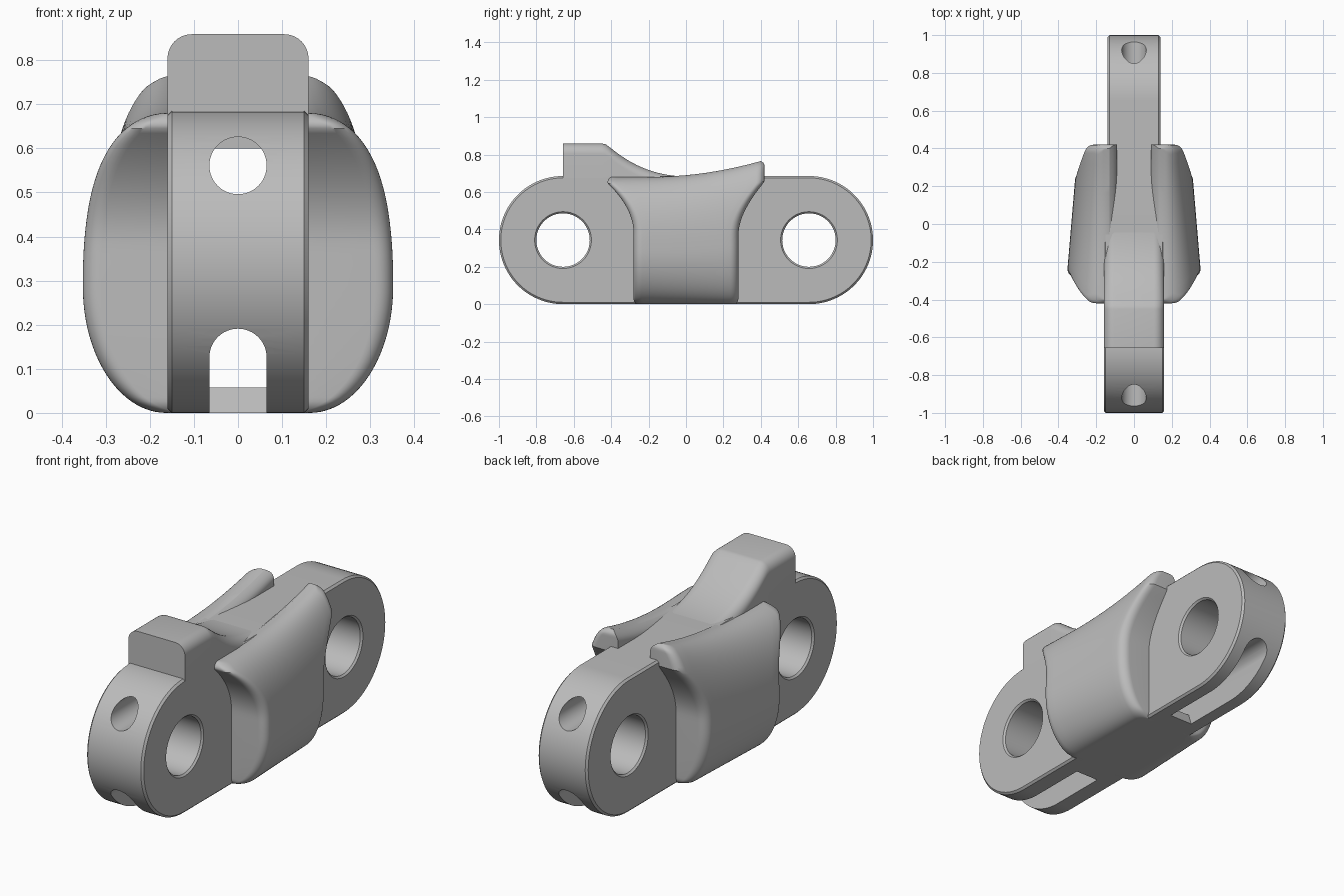
import bpy, bmesh, math
from math import sin, cos, pi

cube = bpy.data.objects.get("Cube")
if cube:
    bpy.data.objects.remove(cube, do_unlink=True)

steel = bpy.data.materials.new("plain grey metal")
steel.use_nodes = True
GREY = (0.5, 0.5, 0.5, 1)
steel.diffuse_color = GREY
steel.node_tree.nodes["Principled BSDF"].inputs["Base Color"].default_value = GREY

R = 0.3425        # end radius and mid height
PIN_Y = 1 - R


def make(name, bm):
    bmesh.ops.recalc_face_normals(bm, faces=bm.faces[:])
    mesh = bpy.data.meshes.new(name)
    bm.to_mesh(mesh)
    bm.free()
    mesh.materials.append(steel)
    obj = bpy.data.objects.new(name, mesh)
    bpy.context.collection.objects.link(obj)
    return obj


def loft(bm, sections, cap=True):
    """Skin a list of closed sections with equal point counts."""
    rings = [[bm.verts.new(p) for p in s] for s in sections]
    n = len(rings[0])
    for a, b in zip(rings, rings[1:]):
        for i in range(n):
            j = (i + 1) % n
            bm.faces.new((a[i], a[j], b[j], b[i]))
    if cap:
        bm.faces.new(rings[0])
        bm.faces.new(rings[-1])
    return rings


def finish(obj):
    bpy.ops.object.select_all(action='DESELECT')
    obj.select_set(True)
    bpy.context.view_layer.objects.active = obj
    bpy.ops.object.shade_smooth_by_angle(angle=math.radians(32))


def round_section(axis_pos, r, z, axis, n=48):
    ring = [(r * cos(2 * pi * i / n), r * sin(2 * pi * i / n)) for i in range(n)]
    if axis == 'y':
        return [(a, axis_pos, z + b) for a, b in ring]
    return [(axis_pos[0], axis_pos[1] + a, z + b) for a, b in ring]


# Rounded link ends, with a small chamfer on the rims
def link_end(name, side, w, n=48):
    arc = [(-pi / 2 + pi * i / n) for i in range(n + 1)]

    def section(x, inset):
        r = R - inset
        pts = [(x, side * (PIN_Y + r * cos(a)), R + r * sin(a)) for a in arc]
        return pts + [(x, -side * 0.05, R + r), (x, -side * 0.05, R - r)]
    bm = bmesh.new()
    c = 0.01
    loft(bm, [section(-w, c), section(c - w, 0), section(w - c, 0), section(w, c)])
    return make(name, bm)


# Cutter for a pin bore with chamfered mouths
def pin_cutter(side, w):
    bm = bmesh.new()
    r, c = 0.143, 0.009
    rows = [(-w - c, r + 2 * c), (-w + c, r), (w - c, r), (w + c, r + 2 * c)]
    loft(bm, [round_section((x, side * PIN_Y), q, R, 'x') for x, q in rows])
    return make("pin_cutter", bm)


# Cutter for the upper lengthwise hole
def bore_cutter():
    bm = bmesh.new()
    loft(bm, [round_section(y, 0.065, 0.561, 'y') for y in (-1.2, 1.2)])
    return make("bore_cutter", bm)


# Cutter for the arched channel, open below at both ends
def channel_cutter(n=24):
    r = 0.065
    arch = [(r * cos(pi * i / n), 0.126 + r * sin(pi * i / n)) for i in range(n + 1)]
    stations = [(-1.2, -0.1), (-0.39, -0.1), (-0.34, 0.058),
                (0.34, 0.058), (0.39, -0.1), (1.2, -0.1)]
    bm = bmesh.new()
    loft(bm, [[(x, y, z) for x, z in arch] + [(-r, y, f), (r, y, f)]
              for y, f in stations])
    return make("channel_cutter", bm)


shared = [bore_cutter(), channel_cutter()]
for name, side, w in (("front_link_end", -1, 0.16), ("back_link_end", 1, 0.14)):
    body = link_end(name, side, w)
    pin = pin_cutter(side, w)
    for cutter in shared + [pin]:
        mod = body.modifiers.new("cut", 'BOOLEAN')
        mod.operation = 'DIFFERENCE'
        mod.solver = 'EXACT'
        mod.object = cutter
    bpy.context.view_layer.update()
    result = bpy.data.meshes.new_from_object(
        body.evaluated_get(bpy.context.evaluated_depsgraph_get()))
    body.modifiers.clear()
    body.data = result
    finish(body)
    bpy.data.objects.remove(pin, do_unlink=True)
for cutter in shared:
    bpy.data.objects.remove(cutter, do_unlink=True)


# Raised stop block that sweeps down into the middle of the link
def stop_block():
    path = [(-PIN_Y, 0.859), (-0.45, 0.859), (-0.43, 0.855), (-0.40, 0.833)]
    y0, z0, n = -0.40, 0.833, 16
    for i in range(1, n + 1):
        t = i / n
        path.append((y0 + 0.44 * t, 0.682 + (z0 - 0.682) * (1 - t) ** 2.4))
    w, r, k = 0.16, 0.055, 8
    bm = bmesh.new()
    sections = []
    for y, z in path:
        right = [(w - r + r * cos(a), z - r + r * sin(a))
                 for a in (pi / 2 * i / k for i in range(k + 1))]
        left = [(-x, h) for x, h in reversed(right)]
        sections.append([(x, y, h) for x, h in right + left + [(-w, 0.6), (w, 0.6)]])
    loft(bm, sections)
    finish(make("stop_block", bm))


stop_block()


# Side wings: bulging flanks that flare out to the front and back at the top
def wing_top(y):
    return 0.68 + 0.085 * (max(0, y + 0.2) / 0.6) ** 2


def wing_reach(t, z):
    flare = min(max((z - 0.38) / 0.27, 0), 1)
    trim = 0.02 * max(0, (t - 0.96) / 0.04) ** 2 + 0.015 * max(0, 1 - t / 0.04) ** 2
    return 0.28 + 0.14 * flare ** 2 - trim


def bulge(t):
    if t < 0.42:
        return math.sqrt(max(0, 1 - ((0.42 - t) / 0.42) ** 2))
    return math.sqrt(max(0, 1 - ((t - 0.42) / 0.58) ** 2.5))


def wing(name, side, rows=48, cols=14, k=7):
    bm = bmesh.new()
    sections = []
    for j in range(rows + 1):
        t = (1 - cos(pi * j / rows)) / 2
        front, back = -wing_reach(t, t * 0.683), wing_reach(t, t * 0.765)
        inner = 0.09 + 0.04 * max(0, (t - 0.93) / 0.07) ** 2

        def outer(y):
            return 0.163 + (0.192 - 0.085 * (y + 0.27)) * bulge(t)
        r = min(0.045, (outer(front) - inner) * 0.5)
        angles = [pi / 2 * i / k for i in range(k + 1)]
        ys = [(front + r * (1 - cos(a)), r * (1 - sin(a))) for a in angles]
        span = back - front - 2 * r
        ys += [(front + r + span * i / cols, 0) for i in range(1, cols)]
        ys += [(back - r * (1 - cos(a)), r * (1 - sin(a))) for a in reversed(angles)]
        pts = [(side * (outer(y) - cut), y, t * wing_top(y)) for y, cut in ys]
        pts += [(side * inner, y, t * wing_top(y)) for y, _ in reversed(ys)]
        sections.append(pts)
    rings = loft(bm, sections, cap=False)
    for ring in (rings[0], rings[-1]):
        n = len(ring)
        for i in range(n // 2 - 1):
            bm.faces.new((ring[i], ring[i + 1], ring[n - 2 - i], ring[n - 1 - i]))
    finish(make(name, bm))


wing("left_wing", 1)
wing("right_wing", -1)
